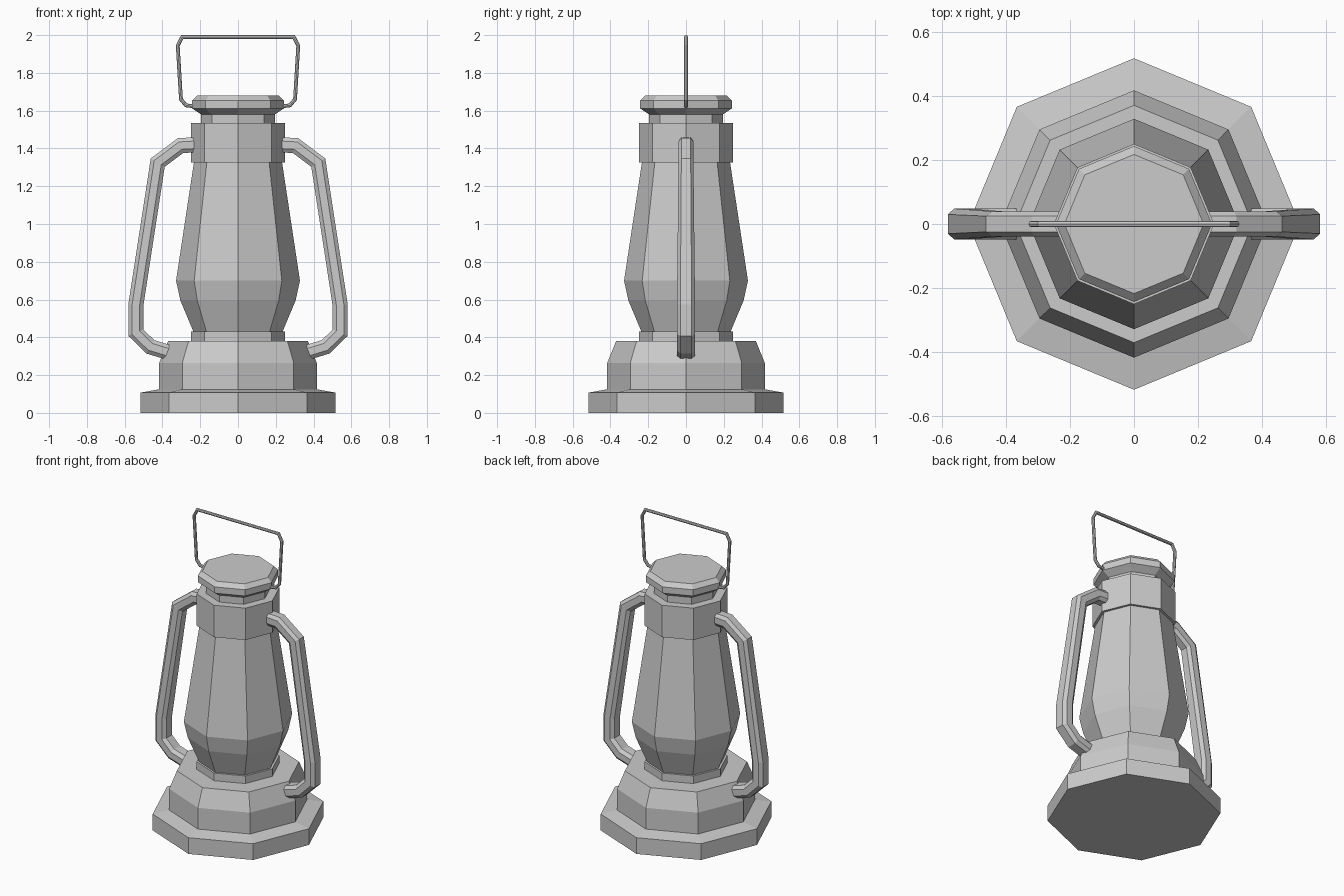
import bpy
from mathutils import Vector

if "Cube" in bpy.data.objects:
    bpy.data.objects.remove(bpy.data.objects["Cube"])


def make_mesh(name, verts, faces):
    me = bpy.data.meshes.new(name)
    me.from_pydata(verts, [], faces)
    me.update()
    ob = bpy.data.objects.new(name, me)
    bpy.context.collection.objects.link(ob)
    return ob


def skin(name, rings):
    """Join equal-sized vertex rings into a capped, flat-faced solid."""
    n = len(rings[0])
    verts = [v for ring in rings for v in ring]
    faces = [(i * n + j, i * n + (j + 1) % n, (i + 1) * n + (j + 1) % n, (i + 1) * n + j)
             for i in range(len(rings) - 1) for j in range(n)]
    faces.append(tuple(reversed(range(n))))
    faces.append(tuple(range(len(verts) - n, len(verts))))
    return make_mesh(name, verts, faces)


S = 0.7071
OCT = [(1, 0), (S, S), (0, 1), (-S, S), (-1, 0), (-S, -S), (0, -1), (S, -S)]


def lathe(name, profile):
    return skin(name, [[(x * r, y * r, z) for x, y in OCT] for r, z in profile])


def sweep(name, path, section):
    """Sweep a section (in-plane, y) along an xz path of (x, z, scale) with mitred corners."""
    pts = [Vector((x, z)) for x, z, _ in path]
    rings = []
    for i, p in enumerate(pts):
        a = (p - pts[i - 1]).normalized() if i else None
        b = (pts[i + 1] - p).normalized() if i < len(pts) - 1 else None
        a, b = a or b, b or a
        t = (a + b).normalized()
        normal = Vector((-t.y, t.x)) / max(t.dot(a), 0.5)
        rings.append([(p.x + normal.x * u, v * path[i][2], p.y + normal.y * u)
                      for u, v in section])
    return skin(name, rings)


# Octagonal body, bottom to top
lathe("base", [(0.517, 0), (0.517, 0.107), (0.417, 0.125), (0.417, 0.265), (0.37, 0.38)])
lathe("burner_ring", [(0.25, 0.37), (0.25, 0.43)])
lathe("glass_globe", [(0.232, 0.42), (0.305, 0.595), (0.328, 0.70), (0.232, 1.335)])
lathe("collar", [(0.25, 1.325), (0.25, 1.535)])
lathe("cap_neck", [(0.195, 1.53), (0.195, 1.585)])
lathe("cap", [(0.195, 1.58), (0.243, 1.612), (0.243, 1.653), (0.217, 1.68)])

# Side tubes: chamfered section, narrowing towards the top
tube = [(0.04, 0.03), (0.02, 0.048), (-0.02, 0.048), (-0.04, 0.03),
        (-0.04, -0.03), (-0.02, -0.048), (0.02, -0.048), (0.04, -0.03)]
side_path = [(0.21, 1.42, 0.82), (0.305, 1.415, 0.82), (0.425, 1.325, 0.82), (0.541, 0.57, 1),
             (0.541, 0.425, 1), (0.465, 0.35, 1), (0.35, 0.315, 1)]
for side, s in (("right", 1), ("left", -1)):
    path = [(s * x, z, k) for x, z, k in side_path]
    sweep(side + "_side_tube", path if s > 0 else path[::-1], tube)

# Wire carrying handle
half = [(0.22, 1.622), (0.275, 1.628), (0.302, 1.66), (0.319, 1.945), (0.295, 1.99)]
bail = [(-x, z, 1) for x, z in half] + [(x, z, 1) for x, z in half[::-1]]
sweep("carry_handle", bail, [(x * 0.01, y * 0.01) for x, y in OCT[::1]])

# Consistent outward normals
import bmesh
for ob in bpy.context.collection.objects:
    bm = bmesh.new()
    bm.from_mesh(ob.data)
    bmesh.ops.recalc_face_normals(bm, faces=bm.faces)
    bm.to_mesh(ob.data)
    bm.free()
